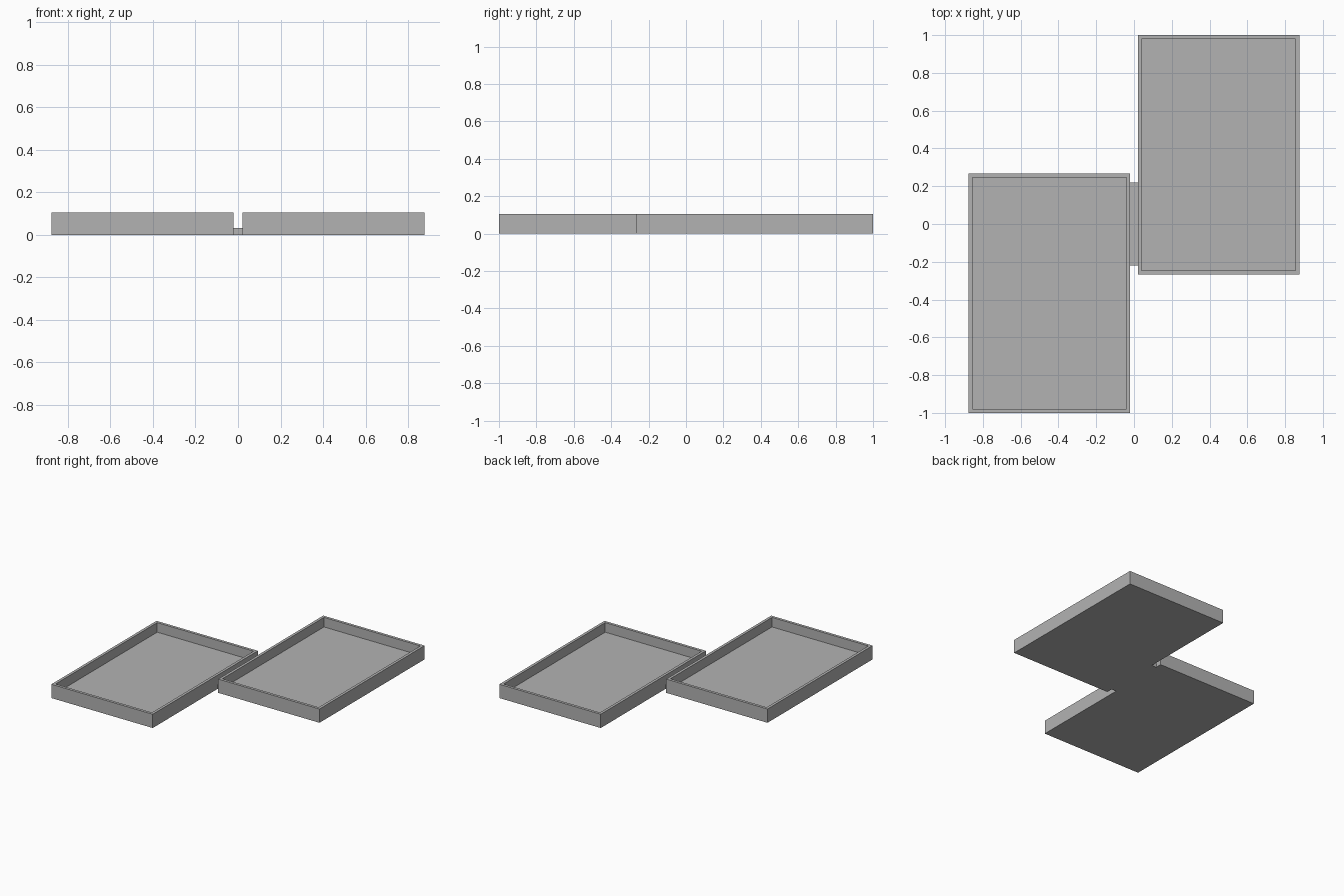
import bpy
import bmesh
from mathutils import Matrix, Vector

cube = bpy.data.objects.get("Cube")
if cube:
    bpy.data.objects.remove(cube, do_unlink=True)

GREY = (0.45, 0.45, 0.45, 1)
grey = bpy.data.materials.new("grey")
grey.use_nodes = True
grey.diffuse_color = GREY
grey.node_tree.nodes["Principled BSDF"].inputs["Base Color"].default_value = GREY

HEIGHT, FLOOR, WALL = 0.105, 0.032, 0.021
GAP = 0.02                      # half the space between the trays
WIDTH, LENGTH = 0.856, 1.268


def add_box(bm, low, high):
    low, high = Vector(low), Vector(high)
    matrix = Matrix.Translation((low + high) / 2) @ Matrix.Diagonal((*(high - low), 1))
    bmesh.ops.create_cube(bm, size=1, matrix=matrix)


def finish(name, bm):
    mesh = bpy.data.meshes.new(name)
    bm.to_mesh(mesh)
    bm.free()
    mesh.materials.append(grey)
    obj = bpy.data.objects.new(name, mesh)
    bpy.context.collection.objects.link(obj)
    return obj


# Open tray: a box whose top is inset to a rim and sunk to the floor
def tray(name, low_x, low_y):
    bm = bmesh.new()
    add_box(bm, (low_x, low_y, 0), (low_x + WIDTH, low_y + LENGTH, HEIGHT))
    bm.normal_update()
    top = max(bm.faces, key=lambda f: f.calc_center_median().z)
    bmesh.ops.inset_region(bm, faces=[top], thickness=WALL, use_even_offset=True)
    sunk = bmesh.ops.extrude_discrete_faces(bm, faces=[top])["faces"]
    bmesh.ops.translate(bm, verts=sunk[0].verts, vec=(0, 0, FLOOR - HEIGHT))
    bmesh.ops.recalc_face_normals(bm, faces=bm.faces)
    return finish(name, bm)


tray("left_tray", GAP, 1 - LENGTH)
tray("right_tray", -GAP - WIDTH, -1)

# Low strip joining the two trays
bm = bmesh.new()
add_box(bm, (-GAP, -0.22, 0), (GAP, 0.22, FLOOR))
finish("connecting_strip", bm)
